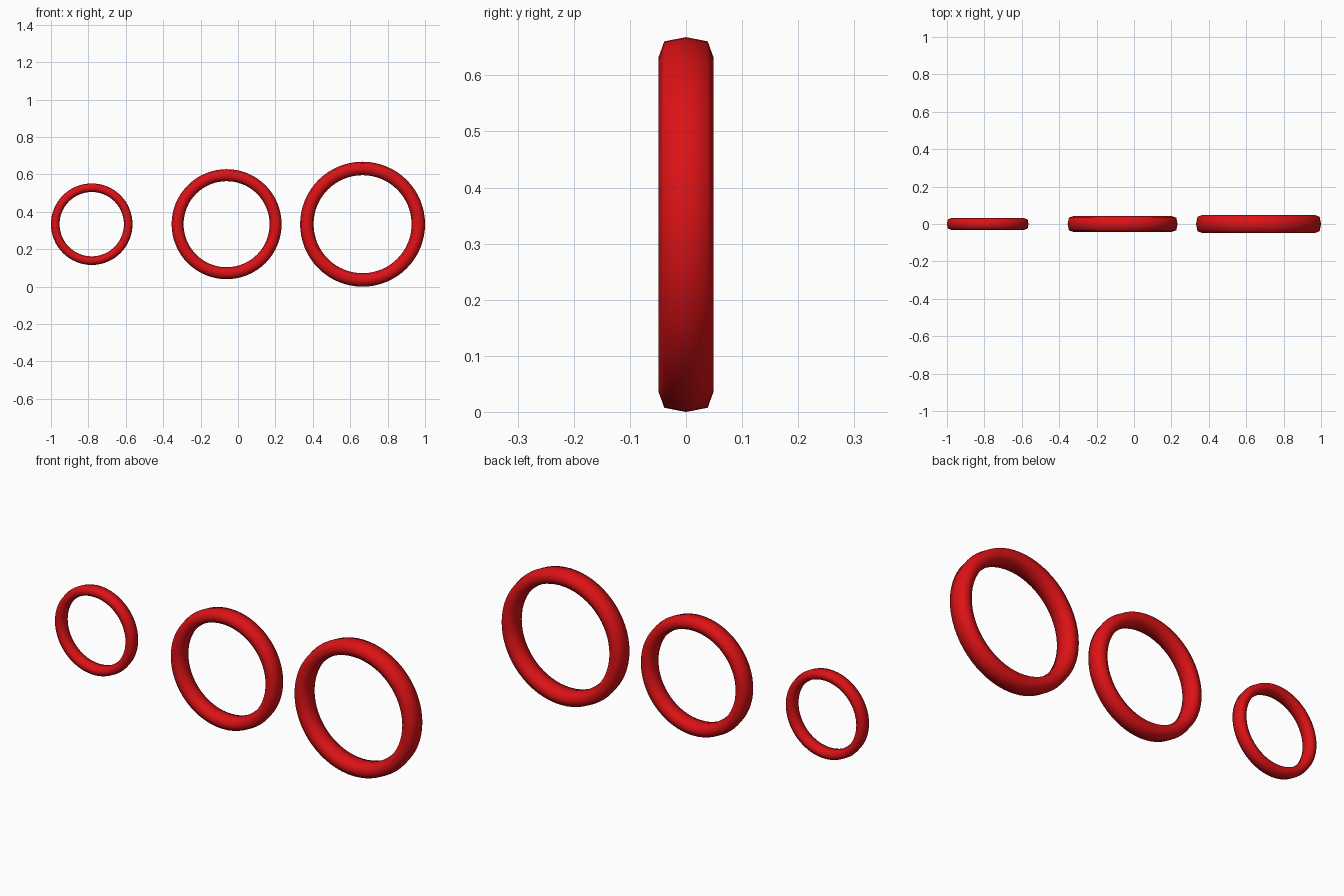
import bpy, bmesh, math

if "Cube" in bpy.data.objects:
    bpy.data.objects.remove(bpy.data.objects["Cube"])

red = bpy.data.materials.new("glossy_red")
red.diffuse_color = (0.72, 0.006, 0.008, 1)
red.use_nodes = True
red.node_tree.nodes["Principled BSDF"].inputs["Base Color"].default_value = red.diffuse_color

CENTRE_Z = 0.334
SEGMENTS = 64


def ring(name, x, outer, inner, half_depth):
    """Upright ring: an eight-sided rounded section swept about the y axis."""
    mid, half = (outer + inner) / 2, (outer - inner) / 2
    k = 0.79  # corner fullness of the section
    section = [(1, 0), (k, k), (0, 1), (-k, k), (-1, 0), (-k, -k), (0, -1), (k, -k)]
    bm = bmesh.new()
    loops = []
    for i in range(SEGMENTS):
        a = 2 * math.pi * i / SEGMENTS
        loops.append([bm.verts.new(((mid + half * r) * math.cos(a), half_depth * d,
                                    (mid + half * r) * math.sin(a))) for r, d in section])
    for i in range(SEGMENTS):
        p, q = loops[i], loops[(i + 1) % SEGMENTS]
        for j in range(8):
            n = (j + 1) % 8
            bm.faces.new((p[j], q[j], q[n], p[n])).smooth = True
    bmesh.ops.recalc_face_normals(bm, faces=bm.faces)
    mesh = bpy.data.meshes.new(name)
    bm.to_mesh(mesh)
    bm.free()
    mesh.materials.append(red)
    obj = bpy.data.objects.new(name, mesh)
    obj.location = (x, 0, CENTRE_Z)
    bpy.context.collection.objects.link(obj)


# Three rings in a row, growing from left to right
ring("small_ring", -0.782, 0.218, 0.172, 0.031)
ring("medium_ring", -0.061, 0.294, 0.230, 0.0425)
ring("large_ring", 0.666, 0.334, 0.262, 0.049)
